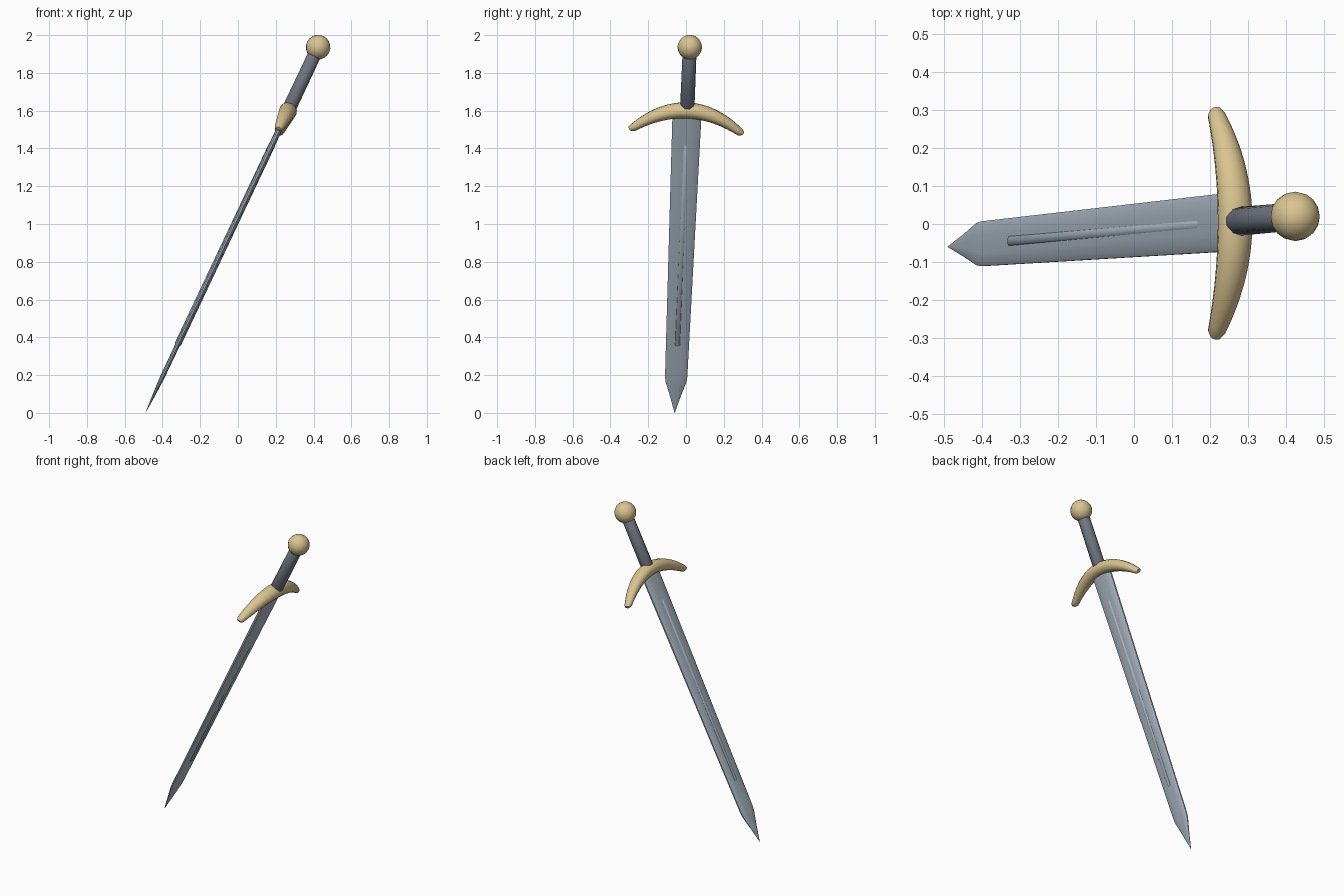
import bpy, bmesh, math
from mathutils import Matrix, Vector

cube = bpy.data.objects.get("Cube")
if cube:
    bpy.data.objects.remove(cube, do_unlink=True)


def material(name, rgb):
    m = bpy.data.materials.new(name)
    m.use_nodes = True
    m.diffuse_color = (*rgb, 1)
    bsdf = next(n for n in m.node_tree.nodes if n.type == "BSDF_PRINCIPLED")
    bsdf.inputs["Base Color"].default_value = (*rgb, 1)
    return m


gold = material("pale gold", (0.70, 0.56, 0.28))
steel = material("blue steel", (0.41, 0.48, 0.56))
slate = material("dark slate", (0.16, 0.18, 0.22))

# Sword frame: local z runs tip to pommel, local y along the guard
TIP = Vector((-0.49, -0.06, 0.0))
SPAN = Vector((0.914, 0.08, 1.936))
axis = SPAN.normalized()
side = Vector((0, 1, -0.04))
side = (side - axis * side.dot(axis)).normalized()
face = side.cross(axis)
FRAME = Matrix.Translation(TIP) @ Matrix((face, side, axis)).transposed().to_4x4()


def finish(name, bm, mat, angle):
    bmesh.ops.recalc_face_normals(bm, faces=bm.faces)
    me = bpy.data.meshes.new(name)
    bm.to_mesh(me)
    bm.free()
    me.materials.append(mat)
    ob = bpy.data.objects.new(name, me)
    bpy.context.collection.objects.link(ob)
    ob.matrix_world = FRAME
    bpy.ops.object.select_all(action="DESELECT")
    ob.select_set(True)
    bpy.context.view_layer.objects.active = ob
    bpy.ops.object.shade_smooth_by_angle(angle=math.radians(angle))


def loft(name, rings, mat, angle=40):
    """Skin a list of equal-length rings and cap both ends."""
    bm = bmesh.new()
    loops = [[bm.verts.new(p) for p in ring] for ring in rings]
    n = len(loops[0])
    for a, b in zip(loops, loops[1:]):
        for i in range(n):
            j = (i + 1) % n
            bm.faces.new((a[i], a[j], b[j], b[i]))
    bm.faces.new(loops[0])
    bm.faces.new(loops[-1])
    finish(name, bm, mat, angle)


def circle(n, shift=0.0):
    return [(math.cos(a), math.sin(a)) for a in
            (2 * math.pi * (i + shift) / n for i in range(n))]


def rod(name, stations, sides, mat):
    loft(name, [[(r * c, r * s, z) for c, s in circle(sides, 0.5)]
                for z, r in stations], mat, 50)


# Blade: flattened section with thin rounded edges, tapering to a point
section = [(0.3, 1), (0.8, 0.8), (1, 0.35), (1, -0.35), (0.8, -0.8), (0.3, -1),
           (-0.3, -1), (-0.8, -0.8), (-1, -0.35), (-1, 0.35), (-0.8, 0.8), (-0.3, 1)]
blade = [(0.0, 0.0006, 0.0006), (0.10, 0.007, 0.029), (0.185, 0.011, 0.056),
         (0.215, 0.012, 0.059), (1.75, 0.016, 0.077)]
loft("blade", [[(t * u, w * v, z) for u, v in section] for z, t, w in blade], steel)

# Raised central rib, showing on both faces
rod("blade_rib", [(0.39, 0.010), (0.405, 0.019), (1.57, 0.019), (1.585, 0.010)], 8, steel)

# Guard: curved bar, thick in the middle, drooping toward the tip
rings = []
STEPS = 16
for i in range(-STEPS, STEPS + 1):
    k = i / STEPS
    y, drop = 0.285 * k, 0.115 * k * k
    slope = math.atan2(-0.23 * k, 0.285)
    tx, tz = 0.047 - 0.023 * k * k, 0.041 - 0.021 * k * k
    rings.append([(tx * c, y - tz * s * math.sin(slope),
                   1.772 - drop + tz * s * math.cos(slope)) for c, s in circle(12)])


def end_cap(ring, out):
    mid = sum((Vector(p) for p in ring), Vector()) / len(ring)
    return [mid + (Vector(p) - mid) * 0.6 + Vector((0, out, -0.006)) for p in ring]


rings = [end_cap(rings[0], -0.014)] + rings + [end_cap(rings[-1], 0.014)]
loft("guard", rings, gold, 60)

# Grip
rod("grip", [(1.775, 0.030), (1.79, 0.038), (2.09, 0.037), (2.105, 0.030)], 10, slate)

# Pommel
bm = bmesh.new()
bmesh.ops.create_uvsphere(bm, u_segments=16, v_segments=10, radius=0.065,
                          matrix=Matrix.Translation((0, 0, SPAN.length)))
finish("pommel", bm, gold, 60)
